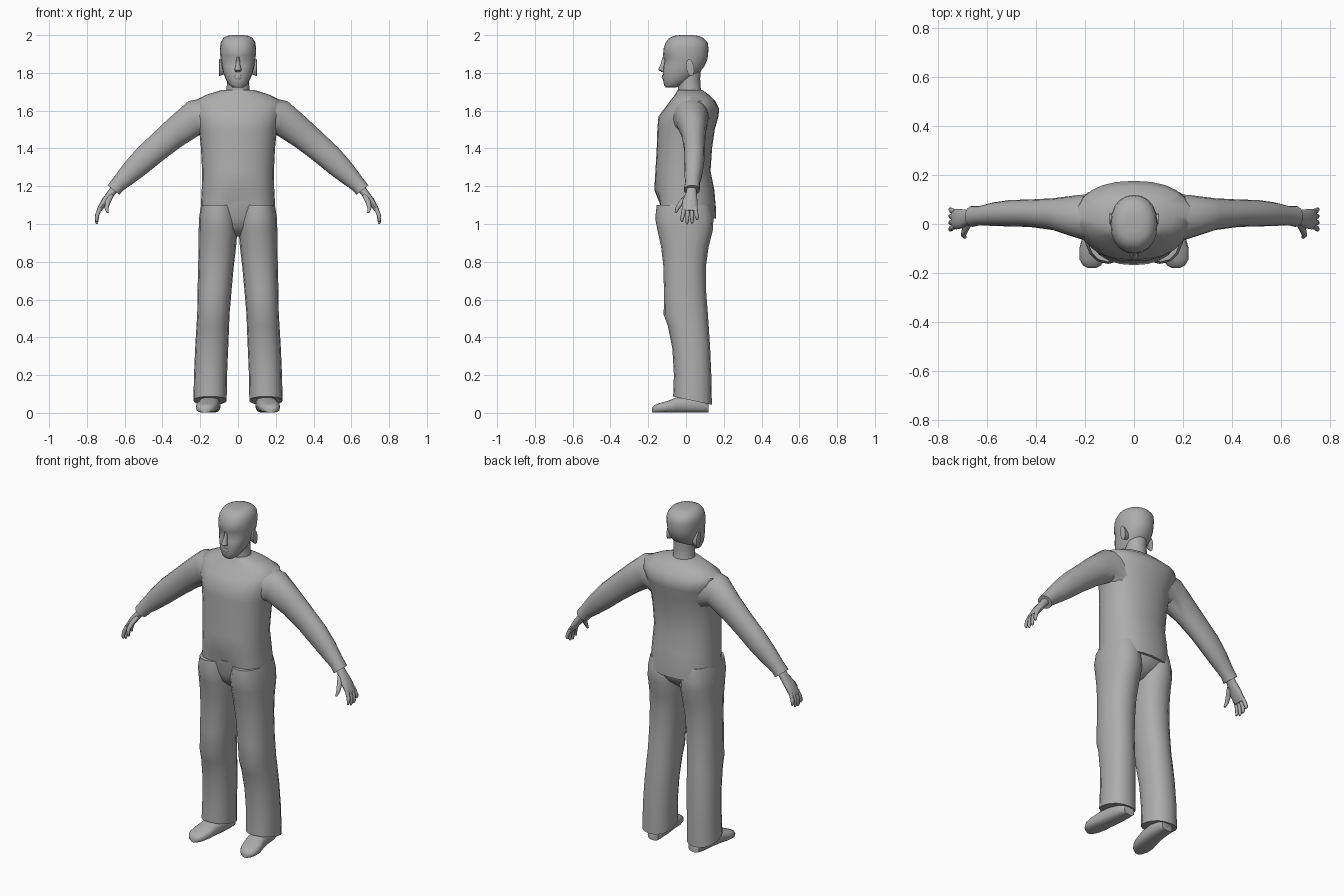
import bpy, bmesh, math
from mathutils import Vector

grey = bpy.data.materials.new("plain grey")
grey.diffuse_color = (0.42, 0.42, 0.42, 1)


def power(t, p):
    return math.copysign(abs(t) ** p, t)


def loft(name, rings, n=16, p=1.0, mirror=False, adjust=None):
    """Skin closed rings given as (centre, half axis u, half axis v)."""
    bm = bmesh.new()
    loops = []
    for c, u, v in rings:
        c, u, v = Vector(c), Vector(u), Vector(v)
        loop = []
        for i in range(n):
            a = 2 * math.pi * i / n
            q = c + u * power(math.cos(a), p) + v * power(math.sin(a), p)
            loop.append(bm.verts.new(adjust(q) if adjust else q))
        loops.append(loop)
    for a, b in zip(loops, loops[1:]):
        for i in range(n):
            j = (i + 1) % n
            bm.faces.new((a[i], a[j], b[j], b[i]))
    bm.faces.new(loops[0][::-1])
    bm.faces.new(loops[-1])
    bmesh.ops.recalc_face_normals(bm, faces=bm.faces)
    me = bpy.data.meshes.new(name)
    bm.to_mesh(me)
    bm.free()
    me.materials.append(grey)
    ob = bpy.data.objects.new(name, me)
    bpy.context.collection.objects.link(ob)
    if mirror:
        ob.modifiers.new("Mirror", 'MIRROR').use_mirror_merge = False
    return ob


def level(z, x0, x1, y0, y1, tilt=0.0):
    """Horizontal ring; tilt lifts the front and drops the back."""
    return (((x0 + x1) / 2, (y0 + y1) / 2, z), ((x1 - x0) / 2, 0, 0),
            (0, (y1 - y0) / 2, -tilt))


def slanted(xt, zt, xb, zb, y0, y1):
    """Ring across a limb from a top point to a bottom point."""
    return (((xt + xb) / 2, (y0 + y1) / 2, (zt + zb) / 2),
            ((xt - xb) / 2, 0, (zt - zb) / 2), (0, (y1 - y0) / 2, 0))


def tube(name, pts, mirror=True, n=8):
    """Tapered limb along points (x, y, z, radius)."""
    rings = []
    for i, q in enumerate(pts):
        a, b = pts[max(i - 1, 0)], pts[min(i + 1, len(pts) - 1)]
        d = (Vector(b[:3]) - Vector(a[:3])).normalized()
        u = d.cross(Vector((0, 1, 0))).normalized()
        rings.append((q[:3], u * q[3], d.cross(u) * q[3]))
    return loft(name, rings, n, 1.0, mirror)


# shirt body, with the front hem tucked in at the middle
def tuck(q):
    if q.z < 1.1 and q.y < 0:
        q.y += 0.05 * max(0, 1 - abs(q.x) / 0.15)
    return q


body = [(1.03, .200, -.165, .160), (1.09, .197, -.166, .158), (1.18, .192, -.168, .150),
        (1.28, .190, -.162, .130), (1.40, .196, -.155, .138), (1.50, .206, -.152, .152),
        (1.57, .225, -.146, .172), (1.61, .235, -.115, .176), (1.65, .235, -.085, .155),
        (1.685, .165, -.058, .120), (1.71, .085, -.045, .085)]
loft("shirt_body", [level(z, -w, w, a, b) for z, w, a, b in body], 24, 0.88, adjust=tuck)

# sleeves, ending in a slightly flared cuff
loft("sleeve", [slanted(*r) for r in (
    (.12, 1.68, .14, 1.42, -.085, .125), (.262, 1.65, .198, 1.475, -.058, .118),
    (.36, 1.565, .30, 1.41, -.025, .105), (.45, 1.48, .40, 1.335, -.012, .100),
    (.53, 1.405, .48, 1.27, -.010, .098), (.60, 1.325, .55, 1.218, -.008, .088),
    (.652, 1.255, .605, 1.18, -.005, .074), (.69, 1.205, .628, 1.155, -.012, .074))],
    16, 0.95, True)

# trousers: seat plus two flared legs with hems lower at the back
loft("trouser_seat", [level(*r) for r in (
    (1.12, -.18, .18, -.14, .13), (1.03, -.19, .19, -.13, .145),
    (.98, -.12, .12, -.11, .115), (.935, -.04, .04, -.06, .06))], 20, 0.9)
loft("trouser_leg", [level(*r) for r in (
    (1.10, .02, .195, -.155, .130), (1.03, .005, .207, -.163, .145),
    (.97, .003, .208, -.152, .143), (.88, .010, .209, -.132, .120),
    (.78, .022, .211, -.120, .106), (.65, .034, .214, -.117, .106),
    (.52, .045, .216, -.118, .116), (.46, .047, .220, -.096, .120),
    (.34, .052, .227, -.072, .128), (.20, .058, .233, -.064, .134),
    (.065, .060, .236, -.068, .137, .022))], 16, 0.88, True)

# shoes, lofted from heel to toe and turned slightly outward
shoe = [(.120, .135, .035, .05), (.09, .140, .048, .075), (.02, .145, .052, .085),
        (-.05, .155, .055, .082), (-.10, .164, .059, .062), (-.145, .170, .052, .050),
        (-.170, .172, .036, .038), (-.180, .172, .016, .024)]
loft("shoe", [((x, y, h / 2 + .001), (w, 0, 0), (0, 0, h / 2)) for y, x, w, h in shoe],
     14, 0.72, True)

# neck
loft("neck", [level(*r) for r in (
    (1.67, -.072, .072, -.045, .090), (1.72, -.060, .060, -.042, .078),
    (1.77, -.058, .058, -.045, .075), (1.83, -.06, .06, -.05, .08))], 16)


# head, with the eye sockets pressed in
def sockets(q):
    if 1.855 < q.z < 1.88 and q.y < -.06 and .02 < abs(q.x) < .07:
        q.y += .012
    return q


skull = [(1.722, .028, -.106, -.055), (1.735, .045, -.116, -.020), (1.765, .064, -.122, .030),
         (1.80, .078, -.122, .070), (1.835, .086, -.120, .098), (1.868, .091, -.116, .112),
         (1.892, .094, -.122, .117), (1.93, .096, -.118, .119), (1.96, .092, -.108, .115),
         (1.985, .078, -.088, .092), (1.996, .058, -.064, .066), (2.0, .030, -.030, .035)]
loft("head", [level(z, -w, w, a, b) for z, w, a, b in skull], 20, 0.92, adjust=sockets)

# nose and lips
loft("nose", [level(*r) for r in (
    (1.806, -.014, .014, -.132, -.105), (1.816, -.018, .018, -.147, -.105),
    (1.845, -.011, .011, -.134, -.105), (1.885, -.008, .008, -.124, -.105))], 8)
loft("lips", [level(*r) for r in (
    (1.766, -.018, .018, -.124, -.10), (1.776, -.026, .026, -.129, -.10),
    (1.788, -.016, .016, -.126, -.10))], 8)

# ears
loft("ear", [((x, .022, 1.828), (0, .020 * s, .008 * s), (0, -.010 * s, .045 * s))
             for x, s in ((.070, .75), (.088, .9), (.099, 1.0), (.101, .7))], 10, 1.0, True)

# hands: palm, four fingers and a thumb
loft("palm", [slanted(*r) for r in (
    (.655, 1.225, .618, 1.195, .005, .055), (.685, 1.18, .650, 1.158, .000, .056),
    (.718, 1.135, .682, 1.118, -.018, .060), (.742, 1.09, .712, 1.082, -.022, .062),
    (.748, 1.073, .722, 1.068, -.018, .060))], 12, 0.85, True)
for i, tip in enumerate((1.012, 1.0, 1.004, 1.022)):
    y = -.010 + .020 * i
    spread = -.012 + .007 * i
    tube("finger", [(.730, y, 1.085, .011), (.745, y + spread * .5, 1.05, .011),
                    (.749, y + spread, tip + .012, .009), (.745, y + spread, tip, .005)])
tube("thumb", [(.672, .008, 1.150, .014), (.690, -.024, 1.115, .014),
               (.696, -.045, 1.085, .011), (.690, -.055, 1.060, .006)])

# smooth shading with sharp hems
for ob in bpy.context.scene.objects:
    ob.select_set(True)
    bpy.context.view_layer.objects.active = ob
bpy.ops.object.shade_smooth_by_angle(angle=math.radians(50))
